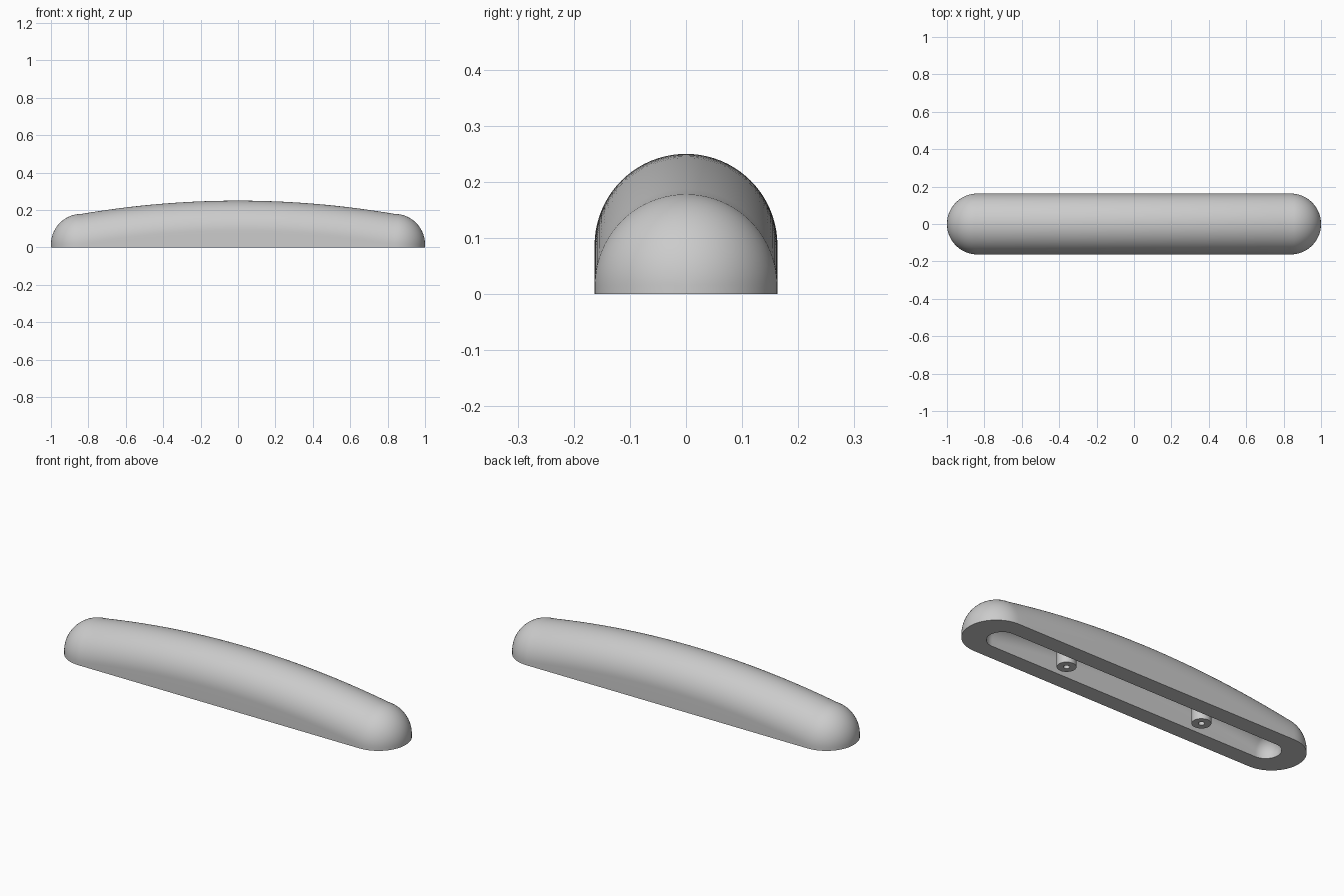
import bpy
import bmesh
from math import sin, cos, pi, radians
from mathutils import Vector

cube = bpy.data.objects.get("Cube")
if cube:
    bpy.data.objects.remove(cube, do_unlink=True)

HALF = 0.837     # half length of the straight part
RADIUS = 0.163   # outer radius of the bar

grey = bpy.data.materials.new("plain grey")
grey.use_nodes = True
colour = (0.6, 0.6, 0.6, 1)
grey.diffuse_color = colour
grey.node_tree.nodes["Principled BSDF"].inputs["Base Color"].default_value = colour


def finish(name, bm):
    bmesh.ops.remove_doubles(bm, verts=bm.verts, dist=1e-5)
    bmesh.ops.recalc_face_normals(bm, faces=bm.faces)
    mesh = bpy.data.meshes.new(name)
    bm.to_mesh(mesh)
    bm.free()
    obj = bpy.data.objects.new(name, mesh)
    bpy.context.collection.objects.link(obj)
    mesh.materials.append(grey)
    return obj


def smooth(obj):
    bpy.ops.object.select_all(action="DESELECT")
    obj.select_set(True)
    bpy.context.view_layer.objects.active = obj
    bpy.ops.object.shade_smooth_by_angle(angle=radians(35))


def arched_bar(name, half, radius, foot, body_steps=32, cap_steps=14, arc_steps=40):
    """Round-topped bar with an arched spine and ball ends."""
    def spine(x):
        return 0.087 - 0.071 * (x / HALF) ** 2

    caps = [pi / 2 * i / cap_steps for i in range(1, cap_steps + 1)]
    end = [(half + radius * sin(a), radius * cos(a), spine(half)) for a in caps]
    body = [half * (2 * i / body_steps - 1) for i in range(body_steps + 1)]
    stations = [(-x, r, z) for x, r, z in reversed(end)]
    stations += [(x, radius, spine(x)) for x in body] + end

    bm = bmesh.new()
    rings = []
    for x, r, z in stations:
        arc = [pi * i / arc_steps for i in range(arc_steps + 1)]
        ring = [(x, r, foot)] + [(x, r * cos(a), z + r * sin(a)) for a in arc]
        ring.append((x, -r, foot))
        rings.append([bm.verts.new(p) for p in ring])
    for a, b in zip(rings, rings[1:]):
        for i in range(len(a)):
            j = (i + 1) % len(a)
            bm.faces.new((a[i], a[j], b[j], b[i]))
    return finish(name, bm)


# Hollow handle shell, open underneath
shell = arched_bar("handle_shell", HALF, RADIUS, 0)
cavity = arched_bar("cavity_cutter", 0.80, 0.075, -0.05)
cavity.hide_render = True
cut = shell.modifiers.new("cavity", "BOOLEAN")
cut.operation = "DIFFERENCE"
cut.solver = "EXACT"
cut.object = cavity
bpy.context.view_layer.objects.active = shell
bpy.ops.object.modifier_apply(modifier=cut.name)
bpy.data.objects.remove(cavity, do_unlink=True)
smooth(shell)

# Screw posts with blind holes
for side, x in (("right", -0.41), ("left", 0.41)):
    bm = bmesh.new()
    profile = [(0, 0.1), (0.015, 0.1), (0.015, 0), (0.046, 0), (0.046, 0.18), (0, 0.18)]
    verts = [bm.verts.new((r, 0, z)) for r, z in profile]
    edges = [bm.edges.new(pair) for pair in zip(verts, verts[1:])]
    bmesh.ops.spin(bm, geom=verts + edges, cent=(0, 0, 0), axis=(0, 0, 1),
                   angle=2 * pi, steps=32)
    post = finish(side + "_screw_post", bm)
    post.location = Vector((x, 0, 0))
    smooth(post)
